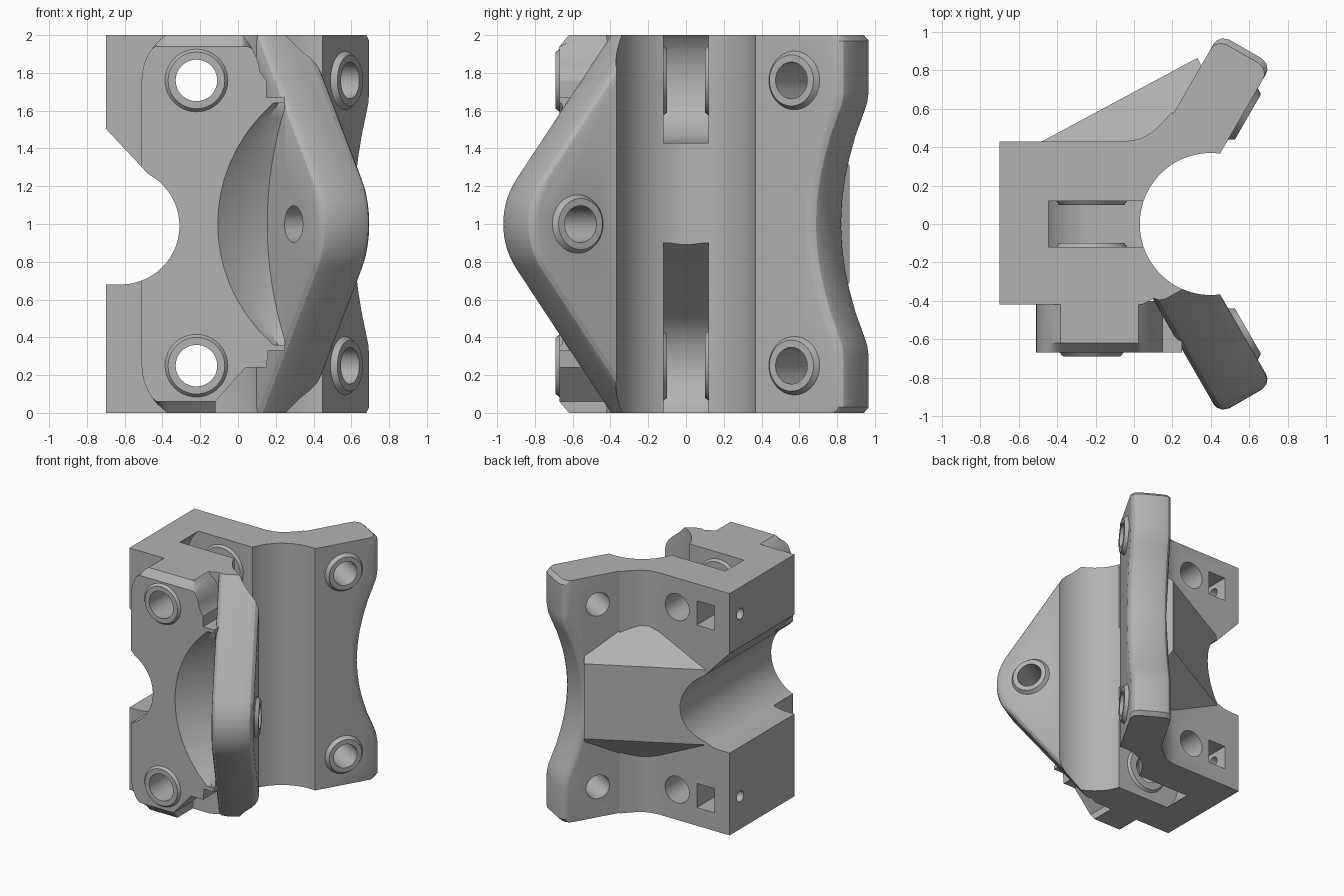
import bpy, bmesh, math
from mathutils import Vector

if "Cube" in bpy.data.objects:
    bpy.data.objects.remove(bpy.data.objects["Cube"])

grey = bpy.data.materials.new("light_grey")
grey.diffuse_color = (0.45, 0.45, 0.45, 1)
grey.use_nodes = True
grey.node_tree.nodes["Principled BSDF"].inputs["Base Color"].default_value = grey.diffuse_color


def loft(name, sections):
    """Closed solid through equal-length rings of 3D points."""
    bm = bmesh.new()
    rings = [[bm.verts.new(p) for p in s] for s in sections]
    n = len(rings[0])
    for a, b in zip(rings, rings[1:]):
        for i in range(n):
            j = (i + 1) % n
            bm.faces.new((a[i], a[j], b[j], b[i]))
    bm.faces.new(rings[0])
    bm.faces.new(rings[-1])
    bmesh.ops.recalc_face_normals(bm, faces=bm.faces)
    me = bpy.data.meshes.new(name)
    bm.to_mesh(me)
    bm.free()
    ob = bpy.data.objects.new(name, me)
    bpy.context.collection.objects.link(ob)
    me.materials.append(grey)
    return ob


def prism_z(name, pts, z0, z1):
    return loft(name, [[(x, y, z) for x, y in pts] for z in (z0, z1)])


def prism_y(name, pts, y0, y1):
    return loft(name, [[(x, y, z) for x, z in pts] for y in (y0, y1)])


def rod(name, start, end, r0, r1=None, n=48):
    start, end = Vector(start), Vector(end)
    q = (end - start).to_track_quat('Z', 'Y')
    ring = lambda c, r: [c + q @ Vector((r * math.cos(t), r * math.sin(t), 0))
                         for t in [2 * math.pi * i / n for i in range(n)]]
    return loft(name, [ring(start, r0), ring(end, r1 or r0)])


def arc(cx, cy, r, a0, a1, n=12):
    return [(cx + r * math.cos(math.radians(a0 + (a1 - a0) * i / n)),
             cy + r * math.sin(math.radians(a0 + (a1 - a0) * i / n))) for i in range(n + 1)]


def combine(target, other, op):
    m = target.modifiers.new("b", 'BOOLEAN')
    m.object, m.operation, m.solver = other, op, 'EXACT'
    dg = bpy.context.evaluated_depsgraph_get()
    me = bpy.data.meshes.new_from_object(target.evaluated_get(dg))
    target.modifiers.clear()
    target.data = me
    bpy.data.objects.remove(other)


def uv(u, v, z, s):
    """Wing coordinates: u runs outward, v across the wing; s = +1 back, -1 front."""
    return (0.5 * u + 0.866 * v, s * (0.866 * u - 0.5 * v), z)


V0, V1 = -0.11, 0.205


def wing(name, edge, s):
    """Plate with rounded long edges; edge lists (u, z) of the outer rim from bottom to top."""
    steps = [(V0, .06), (V0 + .006, .035), (V0 + .025, .012), (V0 + .06, 0),
             (V1 - .06, 0), (V1 - .025, .012), (V1 - .006, .035), (V1, .06)]
    return loft(name, [[uv(.12, v, 0, s)] + [uv(u - d, v, z, s) for u, z in edge]
                       + [uv(.12, v, 2, s)] for v, d in steps])


# main block
body = prism_z("clamp_body", [(-.70, -.42), (.04, -.42), (.24, -.32), (.24, .32),
                              (.20, .43), (-.70, .43)], 0, 2)

# back wing with waisted rim
half = [(1.05, 1), (1.08, .97), (1.08, .70), (1.07, .64), (1.04, .565), (1.0, .47),
        (.965, .36), (.935, .24), (.917, .12)]
rim = [(u, 1 - h) for u, h in half] + [(.91, 1)] + [(u, 1 + h) for u, h in reversed(half)]
combine(body, wing("back_wing", rim, 1), 'UNION')

# front wing tapering to a rounded tip
tip = arc(.69, 1, .39, -36, 36, 14)
combine(body, wing("front_wing", [(.42, 0)] + tip + [(.42, 2)], -1), 'UNION')

# fillet at the back wing root
combine(body, prism_z("root_fillet", [(-.05, .43), (.03, .443), (.09, .475), (.14, .52),
                                      (.20, .585), (.25, .45), (.10, .35), (-.05, .35)], 0, 2), 'UNION')

# sloped web behind the block
web_a, web_b = (-.48, .43), (.33, .865)
nx, ny = .47, -.88
levels = []
for z, depth in ((.45, .24), (.69, 0), (1.31, 0), (1.55, .24)):
    levels.append([(web_a[0] + nx * depth, web_a[1] + ny * depth, z),
                   (web_b[0] + nx * depth, web_b[1] + ny * depth, z),
                   (web_b[0] + nx * .26, web_b[1] + ny * .26, z),
                   (web_a[0] + nx * .26, web_a[1] + ny * .26, z)])
combine(body, loft("back_web", levels), 'UNION')

# front boss with chamfered upper and lower lips
outline = (arc(-.22, .25, .29, 180, 238, 8) + [(-.12, 0), (-.12, .06), (.04, .24), (.15, .24),
           (.16, .33), (.25, .33), (.25, 1.67), (.15, 1.67), (.15, 1.76)]
           + arc(-.22, 1.76, .34, 8, 44, 5) + arc(-.22, 1.76, .29, 124, 180, 8))
outline = [(x, 0 if z < .02 else 2 if z > 1.98 else z) for x, z in outline]
boss = loft("front_boss", [[(x, y, min(max(z, c), 2 - c)) for x, z in outline]
                           for y, c in ((-.40, 0), (-.62, 0), (-.67, .06))])

# hollow between boss and front wing
secs = []
for i in range(17):
    z = .36 + 1.28 * i / 16
    xl = .745 - math.sqrt(.845 ** 2 - (z - 1) ** 2)
    px, py, _ = uv(.50 + .20 * (abs(z - 1) / .64) ** 2, V0, z, -1)
    fx, fy, _ = uv(1.2, V0, z, -1)
    secs.append([(xl - .03, -1.1, z), (xl - .03, -.69, z), ((xl + px) / 2 - .01, (py - .67) / 2 + .02, z),
                 (px, py, z), (fx, fy, z)])
combine(boss, loft("hollow_cutter", secs), 'DIFFERENCE')
combine(body, boss, 'UNION')

# raised collars around the holes
holes = [(.78, .25, 1), (.78, 1.76, 1), (.78, 1, -1)]
for u, z, s in holes:
    combine(body, rod("wing_collar", uv(u, V1 - .03, z, s), uv(u, V1 + .03, z, s), .175, .135), 'UNION')
for z in (.25, 1.76):
    combine(body, rod("boss_collar", (-.22, -.64, z), (-.22, -.69, z), .19, .15), 'UNION')

# vertical round channel
combine(body, rod("channel_cutter", (.40, 0, -.1), (.40, 0, 2.1), .37, n=96), 'DIFFERENCE')

# round side notch with a sloped upper lip
notch = [(-.95, .68)] + arc(-.62, .99, .31, -90, 62, 24) + [(-.70, 1.505), (-.95, 1.755)]
combine(body, prism_y("notch_cutter", notch, -1.2, 1.2), 'DIFFERENCE')

# pulley pockets
upper = [(.3, 2.2), (-.22, 2.2)] + arc(-.22, 1.76, .33, 90, 270, 24) + [(.3, 1.43)]
lower = [(.3, -.2), (-.22, -.2)] + arc(-.22, .25, .33, 270, 130, 24) + [(.04, .90), (.3, .90)]
for pts in (upper, lower):
    combine(body, prism_y("pocket_cutter", pts, -.12, .12), 'DIFFERENCE')

# washers inside the pockets
for z in (.25, 1.76):
    for s in (-1, 1):
        combine(body, rod("pocket_washer", (-.22, s * .14, z), (-.22, s * .10, z), .2, .17), 'UNION')

# through holes
for u, z, s in holes:
    combine(body, rod("wing_hole", uv(u, -.4, z, s), uv(u, .4, z, s), .097), 'DIFFERENCE')
for z in (.25, 1.76):
    combine(body, rod("boss_hole", (-.22, -1, z), (-.22, 1, z), .11), 'DIFFERENCE')
    # square nut pocket and side pin hole
    combine(body, prism_y("nut_cutter", [(-.56, z - .1), (-.40, z - .1), (-.40, z + .1), (-.56, z + .1)],
                          .18, .6), 'DIFFERENCE')
    combine(body, rod("pin_hole", (-.9, .29, z + .02), (-.48, .29, z + .02), .045, n=24), 'DIFFERENCE')

# smooth curved surfaces, keep hard edges
body.data.materials.clear()
body.data.materials.append(grey)
for p in body.data.polygons:
    p.material_index = 0
bpy.ops.object.select_all(action='DESELECT')
body.select_set(True)
bpy.context.view_layer.objects.active = body
bpy.ops.object.shade_smooth_by_angle(angle=math.radians(28))
